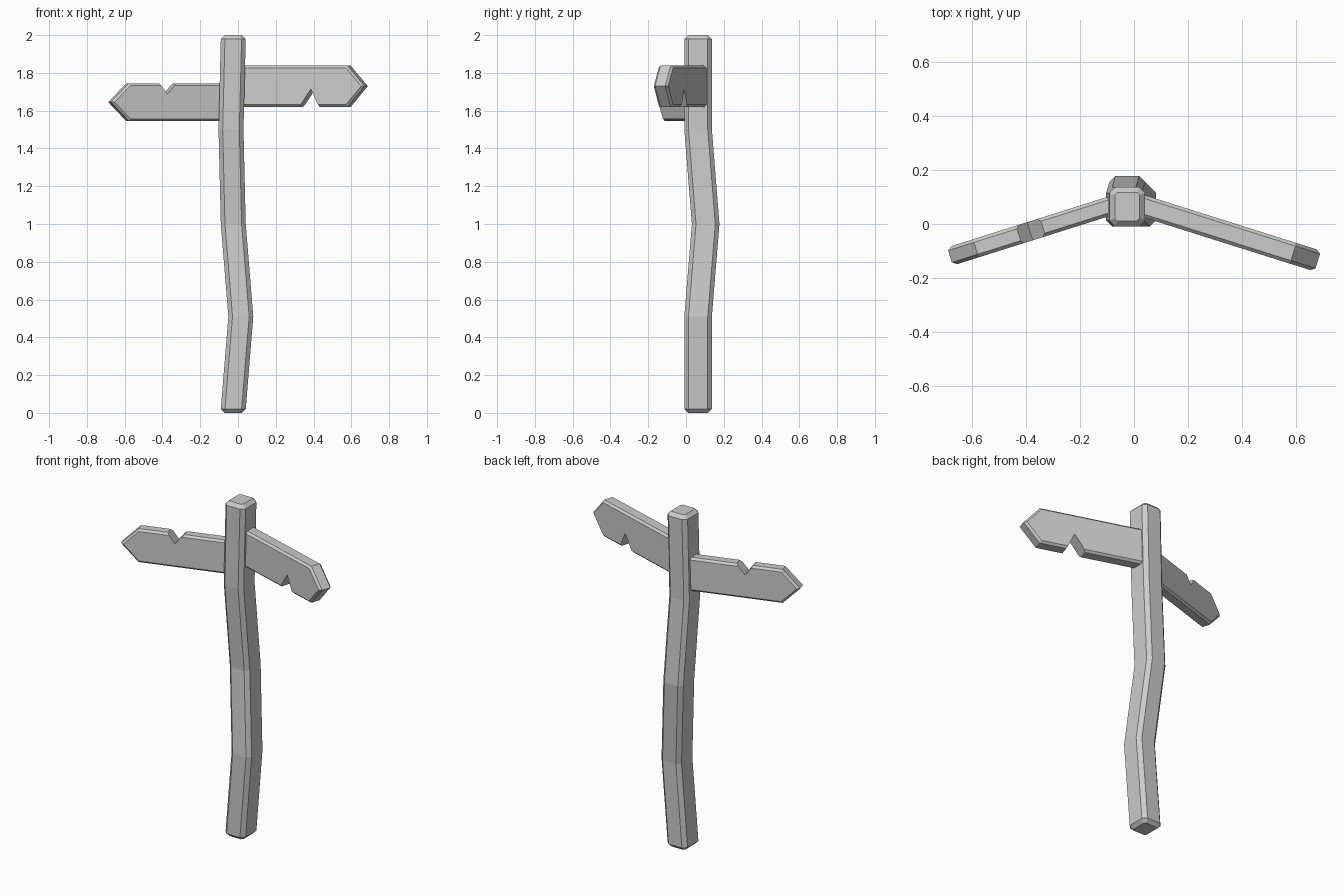
import bpy, bmesh, math
from mathutils import Vector

if "Cube" in bpy.data.objects:
    bpy.data.objects.remove(bpy.data.objects["Cube"])

grey = bpy.data.materials.new("plain grey")
grey.diffuse_color = (0.6, 0.6, 0.6, 1)
grey.use_nodes = True
grey.node_tree.nodes["Principled BSDF"].inputs["Base Color"].default_value = grey.diffuse_color


def finish(bm, name):
    bmesh.ops.recalc_face_normals(bm, faces=bm.faces)
    mesh = bpy.data.meshes.new(name)
    bm.to_mesh(mesh)
    bm.free()
    mesh.materials.append(grey)
    bpy.context.collection.objects.link(bpy.data.objects.new(name, mesh))


def post():
    """Crooked square post with chamfered edges, lofted through its bends."""
    bm = bmesh.new()
    half_x, half_y, c = 0.066, 0.073, 0.022
    # centre x, centre y, height, inset
    levels = [(-0.025, 0.064, 0, 0.02), (-0.025, 0.064, 0.02, 0),
              (0.015, 0.064, 0.51, 0), (-0.025, 0.104, 1.0, 0),
              (-0.037, 0.064, 1.5, 0), (-0.025, 0.064, 1.98, 0),
              (-0.025, 0.064, 2.0, 0.02)]
    rings = []
    for x, y, z, inset in levels:
        a, b = half_x - inset, half_y - inset
        k = c - inset * 0.6
        outline = [(a, -b + k), (a, b - k), (a - k, b), (-a + k, b),
                   (-a, b - k), (-a, -b + k), (-a + k, -b), (a - k, -b)]
        rings.append([bm.verts.new((x + u, y + v, z)) for u, v in outline])
    for lo, hi in zip(rings, rings[1:]):
        for i in range(8):
            j = (i + 1) % 8
            bm.faces.new((lo[i], lo[j], hi[j], hi[i]))
    bm.faces.new(rings[0])
    bm.faces.new(rings[-1])
    finish(bm, "post")


def board(name, side, tip, thickness, outline, notch):
    """Arrow board; outline holds (distance back from tip, height)."""
    bm = bmesh.new()
    ang = math.radians(17.5)
    back = Vector((-side * math.cos(ang), math.sin(ang), 0))
    normal = Vector((side * math.sin(ang), math.cos(ang), 0))
    loops = []
    for sign in (-1, 1):
        base = Vector((tip[0], tip[1], 0)) + normal * sign * thickness / 2
        loops.append([bm.verts.new(base + back * s + Vector((0, 0, z)))
                      for s, z in outline])
    n = len(outline)
    bm.faces.new(loops[0])
    bm.faces.new(loops[1])
    for i in range(n):
        j = (i + 1) % n
        bm.faces.new((loops[0][i], loops[0][j], loops[1][j], loops[1][i]))
    # chamfer the long rims, leaving the notch crisp
    rims = [bm.edges.get((lp[i], lp[(i + 1) % n])) for lp in loops
            for i in range(n) if i not in (notch - 1, notch)]
    bmesh.ops.bevel(bm, geom=rims, offset=0.012, offset_type='OFFSET',
                    segments=1, profile=0.5, affect='EDGES', clamp_overlap=True)
    finish(bm, name)


post()

# upper board pointing right, notched underneath
board("right_board", 1, (0.679, -0.137), 0.08,
      [(0, 1.73), (0.095, 1.838), (0.71, 1.838), (0.71, 1.62),
       (0.36, 1.62), (0.295, 1.715), (0.25, 1.62), (0.095, 1.62)], 5)

# lower board pointing left, notched on top
board("left_board", -1, (-0.68, -0.12), 0.07,
      [(0, 1.645), (0.10, 1.745), (0.267, 1.745), (0.31, 1.688),
       (0.36, 1.745), (0.68, 1.745), (0.68, 1.545), (0.10, 1.545)], 3)
